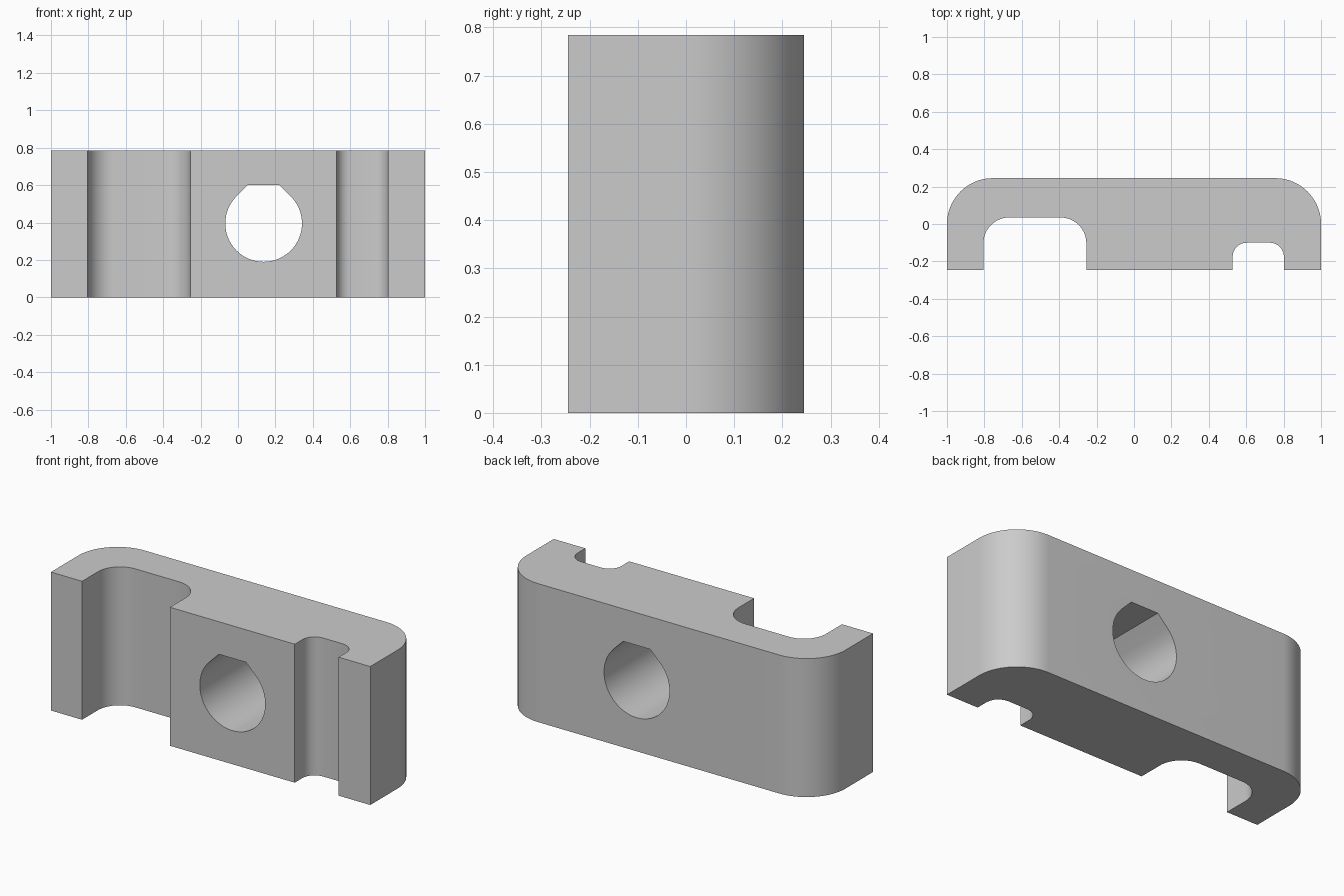
import bpy, bmesh, math

if "Cube" in bpy.data.objects:
    bpy.data.objects.remove(bpy.data.objects["Cube"])

HEIGHT, HALF_DEPTH = 0.784, 0.245


def arc(cx, cy, r, start, end, steps):
    """Points on a circular arc, angles in degrees."""
    angles = [math.radians(start + (end - start) * i / steps) for i in range(steps + 1)]
    return [(cx + r * math.cos(a), cy + r * math.sin(a)) for a in angles]


def notch(x0, x1, top, r, steps):
    """Round-cornered slot open to the front, traced left to right."""
    return ([(x0, -HALF_DEPTH)] + arc(x0 + r, top - r, r, 180, 90, steps)
            + arc(x1 - r, top - r, r, 90, 0, steps) + [(x1, -HALF_DEPTH)])


def prism(name, base, offset):
    """Extrude a closed outline along an offset."""
    bm = bmesh.new()
    face = bm.faces.new([bm.verts.new(p) for p in base])
    out = bmesh.ops.extrude_face_region(bm, geom=[face])
    moved = [g for g in out["geom"] if isinstance(g, bmesh.types.BMVert)]
    bmesh.ops.translate(bm, verts=moved, vec=offset)
    bmesh.ops.recalc_face_normals(bm, faces=bm.faces)
    mesh = bpy.data.meshes.new(name)
    bm.to_mesh(mesh)
    bm.free()
    obj = bpy.data.objects.new(name, mesh)
    bpy.context.collection.objects.link(obj)
    return obj


# Clamp body: rounded back corners and two front notches
r = HALF_DEPTH
outline = [(-1, -HALF_DEPTH)]
outline += notch(-0.805, -0.255, 0.035, 0.138, 16)
outline += notch(0.527, 0.802, -0.10, 0.075, 5)
outline += [(1, -HALF_DEPTH)]
outline += arc(1 - r, 0, r, 0, 90, 20) + arc(r - 1, 0, r, 90, 180, 20)
body = prism("clamp_body", [(x, y, 0) for x, y in outline], (0, 0, HEIGHT))

# Bolt hole: flat-topped teardrop running front to back
hx, hz, hr = 0.137, 0.395, 0.205
flat = hr * (math.sqrt(2) - 1)
tear = arc(hx, hz, hr, 135, 405, 48) + [(hx + flat, hz + hr), (hx - flat, hz + hr)]
cutter = prism("bolt_hole_cutter", [(x, -0.5, z) for x, z in tear], (0, 1, 0))
cutter.hide_render = True

cut = body.modifiers.new("bolt_hole", "BOOLEAN")
cut.operation, cut.solver, cut.object = "DIFFERENCE", "EXACT", cutter
bpy.ops.object.select_all(action="DESELECT")
bpy.context.view_layer.objects.active = body
body.select_set(True)
bpy.ops.object.modifier_apply(modifier=cut.name)
bpy.data.objects.remove(cutter)

# Plain grey plastic
grey = bpy.data.materials.new("plain_grey")
grey.use_nodes = True
colour = (0.6, 0.6, 0.6, 1)
grey.diffuse_color = colour
grey.node_tree.nodes["Principled BSDF"].inputs["Base Color"].default_value = colour
body.data.materials.clear()
body.data.materials.append(grey)
for poly in body.data.polygons:
    poly.material_index = 0
bpy.ops.object.shade_smooth_by_angle(angle=math.radians(30))
